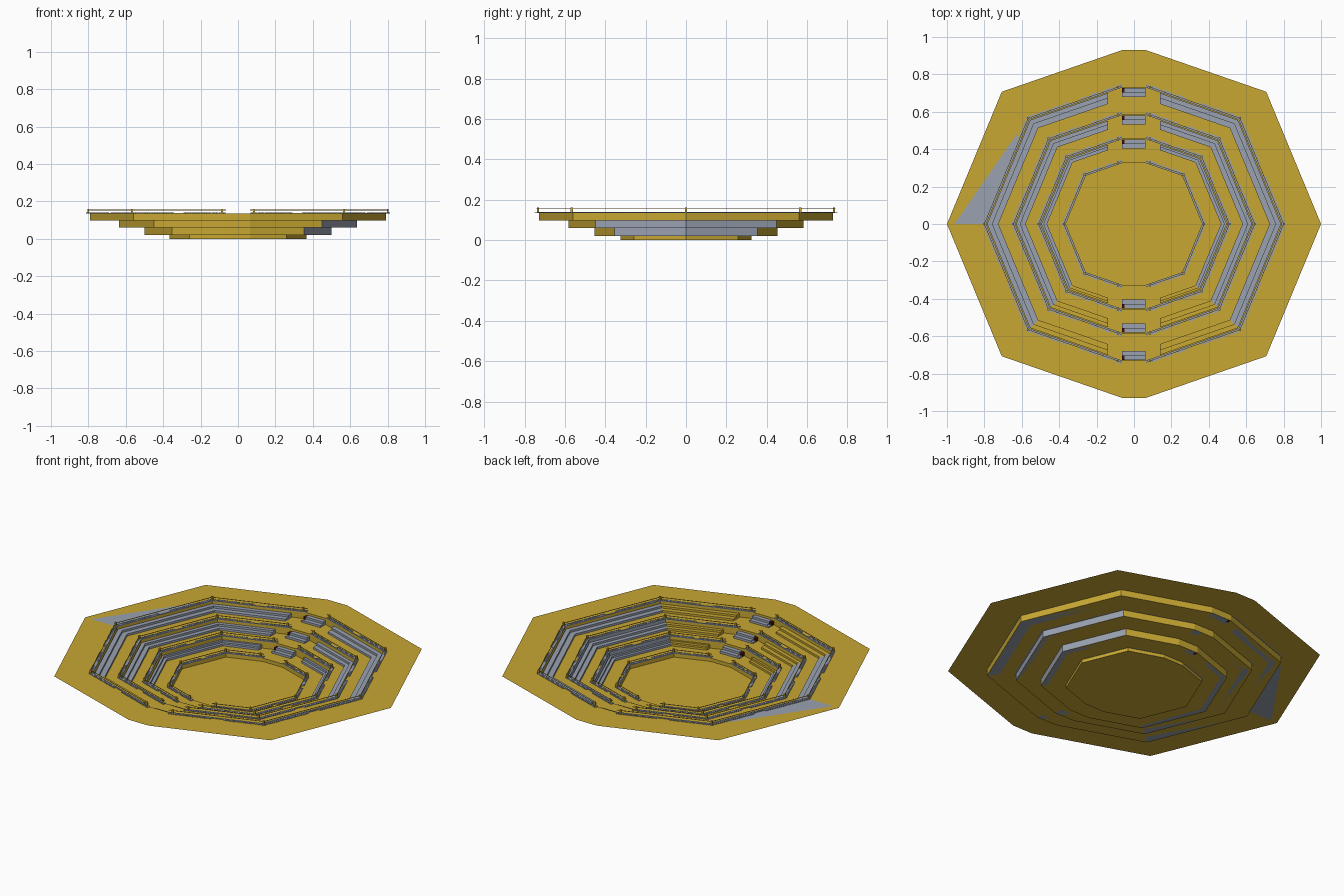
import bpy, bmesh, math
from mathutils import Vector

if "Cube" in bpy.data.objects:
    bpy.data.objects.remove(bpy.data.objects["Cube"])

def material(name, rgb):
    m = bpy.data.materials.new(name)
    m.diffuse_color = (*rgb, 1)
    m.use_nodes = True
    m.node_tree.nodes["Principled BSDF"].inputs["Base Color"].default_value = m.diffuse_color
    return m

GOLD = material("gold", (0.58, 0.39, 0.033))
GREY = material("blue_grey", (0.32, 0.36, 0.44))
RED = material("dark_red", (0.06, 0.006, 0.006))
GAP = 0.065                                   # half width of the stair aisle

def finish(name, bm, fix=True):
    if fix:
        bmesh.ops.recalc_face_normals(bm, faces=bm.faces)
    me = bpy.data.meshes.new(name)
    bm.to_mesh(me)
    bm.free()
    for m in (GOLD, GREY, RED):
        me.materials.append(m)
    ob = bpy.data.objects.new(name, me)
    bpy.context.collection.objects.link(ob)
    return ob

def end_y(R, x=GAP):
    c = 0.707 * R
    return c + 0.346 * (c - x)

def half_path(R, x=GAP):
    """Right half of the ring, from front to back."""
    c, y = 0.707 * R, end_y(R, x)
    return [(x, -y), (c, -c), (R, 0), (c, c), (x, y)]

def full_path(R):
    h = half_path(R)
    return h + [(-x, y) for x, y in reversed(h)]

def box(bm, x0, x1, y0, y1, z0, z1, mat=0):
    v = [bm.verts.new((x, y, z)) for z in (z0, z1)
         for x, y in ((x0, y0), (x1, y0), (x1, y1), (x0, y1))]
    for f in ((3, 2, 1, 0), (4, 5, 6, 7), (0, 1, 5, 4), (1, 2, 6, 5), (2, 3, 7, 6), (3, 0, 4, 7)):
        bm.faces.new([v[i] for i in f]).material_index = mat

def sweep(bm, R, d0, d1, z0, z1, mat, x=GAP):
    """Rectangular bar following both half rings; mat is a rule by segment."""
    prof = ((R + d0, z0), (R + d1, z0), (R + d1, z1), (R + d0, z1))
    for s in (1, -1):
        rows = [[bm.verts.new((s * p[0], p[1], z)) for p in half_path(r, x)] for r, z in prof]
        for i in range(4):
            for k in range(4):
                a, b = rows[k], rows[(k + 1) % 4]
                bm.faces.new((a[i], a[i + 1], b[i + 1], b[i])).material_index = mat(i)
        for e in (0, 4):
            bm.faces.new([r[e] for r in rows]).material_index = mat(min(e, 3))

# Stepped bowl: one sheet of rim, walls, treads and floor
steps = [(0.79, 0.135), (0.79, 0.098), (0.635, 0.098), (0.635, 0.06),
         (0.5, 0.06), (0.5, 0.02), (0.365, 0.02), (0.365, 0.0)]
bm = bmesh.new()
loops = [[bm.verts.new((x, y, z)) for x, y in full_path(R)] for R, z in steps]
for k in range(len(loops) - 1):
    a, b = loops[k], loops[k + 1]
    for i in range(10):
        j = (i + 1) % 10
        f = bm.faces.new((a[i], a[j], b[j], b[i]))
        f.material_index = 1 if (k in (2, 4) and i in (1, 2)) else 0
bm.faces.new(loops[-1])
finish("stepped_bowl", bm)

# Outer rim, with the grey triangle on the left side
bm = bmesh.new()
Z = 0.135
o, n = full_path(1.0), full_path(0.79)
def poly(pts, mat=0):
    bm.faces.new([bm.verts.new((x, y, Z)) for x, y in pts]).material_index = mat
for i in range(10):
    j = (i + 1) % 10
    if i == 6:                                # segment from left back corner to left tip
        a, b = (-0.96, 0), (-0.62, 0.41)
        t = (-0.62, 0.49)
        poly([o[6], o[7], a, t])
        poly([a, n[7], b, t], 1)
        poly([o[6], t, b, n[6]])
    else:
        poly([o[i], o[j], n[j], n[i]])
for f in bm.faces:
    if f.normal.z == 0:
        f.normal_update()
    if f.normal.z < 0:
        f.normal_flip()
finish("outer_rim", bm, False)

# Benches against each wall: grey, gold on the front segments
bm = bmesh.new()
for R, z, w in ((0.79, 0.098, 0.065), (0.635, 0.06, 0.055), (0.5, 0.02, 0.035)):
    rule = lambda i: 0 if i == 0 else 1
    sweep(bm, R, -w, -0.004, z, z + 0.012, rule, 0.14)
    sweep(bm, R, -w * 0.5, -0.004, z + 0.012, z + 0.024, rule, 0.14)
finish("benches", bm)

# Railings on every level: curb, top rail, posts and low slatted grating
bm = bmesh.new()
for R, z in ((0.79, 0.135), (0.635, 0.098), (0.5, 0.06), (0.365, 0.02)):
    sweep(bm, R, 0.0, 0.008, z, z + 0.004, lambda i: 1)
    sweep(bm, R, 0.009, 0.012, z + 0.018, z + 0.021, lambda i: 0)
    for s in (1, -1):
        for x, y in half_path(R + 0.0105, GAP + 0.02):
            box(bm, s * x - 0.005, s * x + 0.005, y - 0.005, y + 0.005, z, z + 0.025)
        pin, pout = half_path(R + 0.006), half_path(R + 0.022)
        for i in range(4):
            a, b = Vector(pin[i]), Vector(pin[i + 1])
            c, d = Vector(pout[i]), Vector(pout[i + 1])
            count = int((b - a).length / 0.013)
            for k in range(count):
                if abs(k / count - 0.5) < 0.06:
                    continue
                t0, t1 = (k + 0.1) / count, (k + 0.8) / count
                q = [a.lerp(b, t0), a.lerp(b, t1), c.lerp(d, t1), c.lerp(d, t0)]
                lo = [bm.verts.new((s * p.x, p.y, z + 0.001)) for p in q]
                hi = [bm.verts.new((s * p.x, p.y, z + 0.005)) for p in q]
                bm.faces.new(hi).material_index = 1
                for e in range(4):
                    g = (e + 1) % 4
                    bm.faces.new((lo[e], lo[g], hi[g], hi[e])).material_index = 1
finish("railings", bm)

# Aisle stairs between levels at front and back
bm = bmesh.new()
for R, z0, z1 in ((0.79, 0.098, 0.135), (0.635, 0.06, 0.098), (0.5, 0.02, 0.06)):
    y, h = end_y(R) - 0.001, z1 - z0
    for s in (1, -1):
        for k, frac in ((0, 0.67), (1, 0.33)):
            ya, yb = sorted((s * (y - 0.024 * k), s * (y - 0.024 * (k + 1))))
            box(bm, -GAP + 0.015, GAP - 0.003, ya, yb, z0, z0 + h * frac, 1)
            box(bm, -GAP, -GAP + 0.015, ya, yb, z0, z0 + h * frac - 0.004, 2 if k == 0 else 1)
finish("aisle_stairs", bm)
